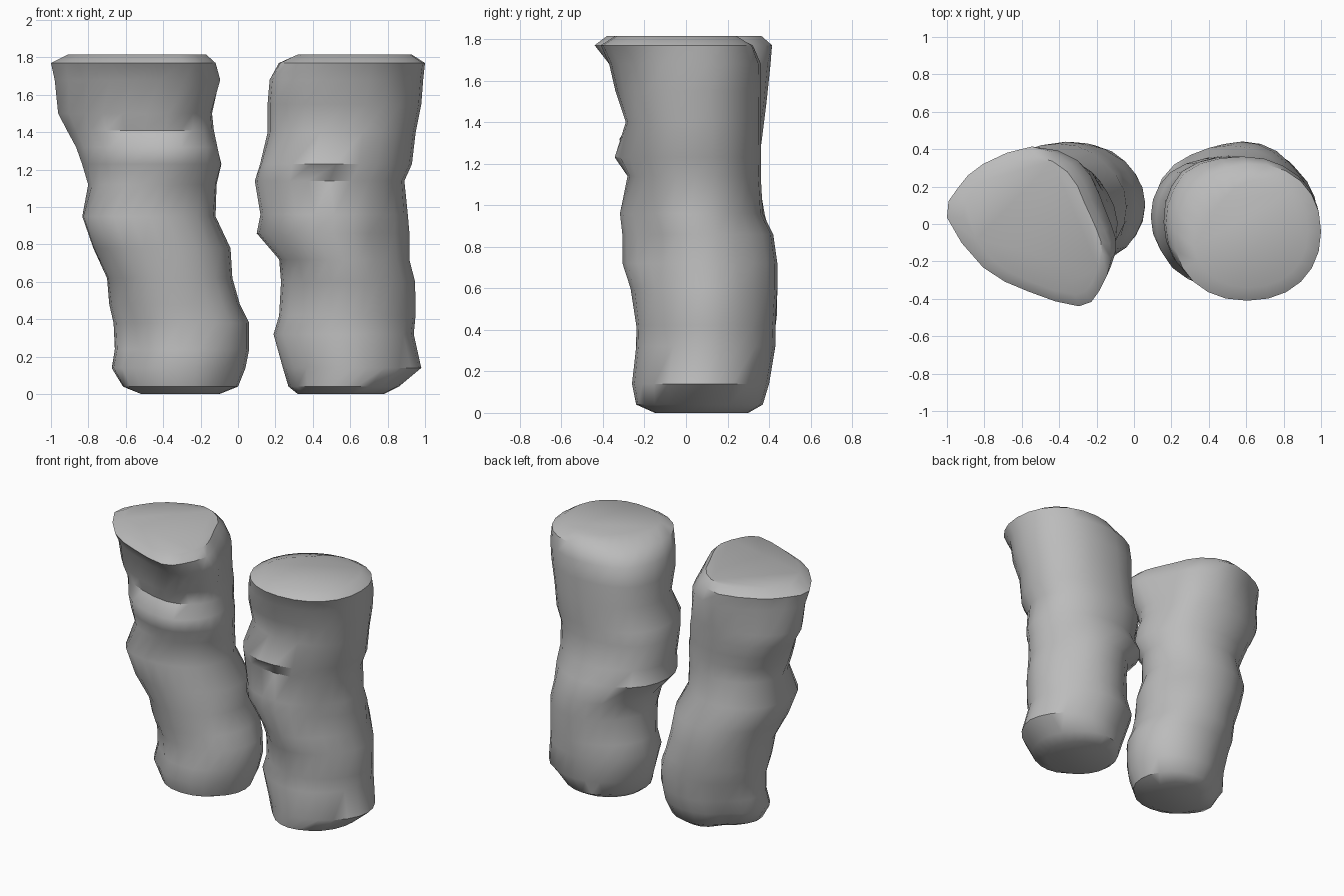
import bpy
import bmesh
import math
from mathutils import Vector, noise

cube = bpy.data.objects.get("Cube")
if cube:
    bpy.data.objects.remove(cube, do_unlink=True)

SIDES = 24

# One plain grey for the whole model
grey = bpy.data.materials.new("plain_grey")
grey.use_nodes = True
colour = (0.5, 0.5, 0.5, 1.0)
grey.diffuse_color = colour
shader = next(n for n in grey.node_tree.nodes if n.type == "BSDF_PRINCIPLED")
shader.inputs["Base Color"].default_value = colour


def fit(points):
    """Scale an outline so that it fills the square from -1 to 1."""
    low = [min(p[i] for p in points) for i in (0, 1)]
    high = [max(p[i] for p in points) for i in (0, 1)]
    return [[(2 * p[i] - low[i] - high[i]) / (high[i] - low[i]) for i in (0, 1)]
            for p in points]


def rounded_outline(power):
    """A circle made boxier or more pointed, counterclockwise from +x."""
    points = []
    for i in range(SIDES):
        angle = math.tau * i / SIDES
        c, s = math.cos(angle), math.sin(angle)
        points.append((math.copysign(abs(c) ** power, c),
                       math.copysign(abs(s) ** power, s)))
    return fit(points)


def smooth_outline(corners):
    """Double the corners of an outline along a smooth closed curve."""
    points = []
    count = len(corners)
    for i in range(count):
        a, b, c, d = (Vector(corners[(i + k) % count]) for k in (-1, 0, 1, 2))
        points += [b, (9 * (b + c) - a - d) / 16]
    return fit(points)


def bulge(u, v, z, folds):
    """Sum of the folds felt at a direction and height."""
    total = 0
    for direction, height, spread, tall, amount in folds:
        turn = math.atan2(v, u) - math.radians(direction)
        turn = math.degrees(math.remainder(turn, math.tau))
        total += amount * math.exp(-(turn / spread) ** 2
                                   - ((z - height) / tall) ** 2)
    return total


def build_leg(name, rings, base, top, blend_start, blend_end, folds):
    """Loft a lumpy leg through rings of height, x range and y range."""
    bm = bmesh.new()
    loops = []
    for row, (z, left, right, front, back) in enumerate(rings):
        t = min(1, max(0, (z - blend_start) / (blend_end - blend_start)))
        inner = 0 < row < len(rings) - 2
        loop = []
        for p, q in zip(base, top):
            u = p[0] * (1 - t) + q[0] * t
            v = p[1] * (1 - t) + q[1] * t
            x = (left + right + u * (right - left)) / 2
            y = (front + back + v * (back - front)) / 2
            # Gentle fabric lumps, then the larger folds
            lump = noise.noise(Vector((x, y, z)) * 4) * 0.03 if inner else 0
            lump *= 1 - max(abs(u), abs(v)) ** 4
            lump += bulge(u, v, z, folds)
            loop.append(bm.verts.new((x + u * lump, y + v * lump, z)))
        loops.append(loop)
    for low, high in zip(loops, loops[1:]):
        for i in range(SIDES):
            j = (i + 1) % SIDES
            bm.faces.new((low[i], low[j], high[j], high[i]))
    bm.faces.new(reversed(loops[0]))
    bm.faces.new(loops[-1])
    bmesh.ops.recalc_face_normals(bm, faces=bm.faces)
    mesh = bpy.data.meshes.new(name)
    bm.to_mesh(mesh)
    bm.free()
    mesh.materials.append(grey)
    leg = bpy.data.objects.new(name, mesh)
    bpy.context.collection.objects.link(leg)
    bpy.ops.object.select_all(action="DESELECT")
    leg.select_set(True)
    bpy.context.view_layer.objects.active = leg
    bpy.ops.object.shade_smooth_by_angle(angle=math.radians(42))


# Rings are height, smallest x, largest x, front y, back y
left_rings = [
    (0, .32, .78, -.15, .3),
    (.04, .27, .86, -.24, .37),
    (.14, .24, .98, -.26, .4),
    (.32, .19, .94, -.24, .43),
    (.42, .22, .95, -.24, .43),
    (.6, .23, .95, -.27, .44),
    (.72, .22, .92, -.31, .44),
    (.86, .1, .92, -.31, .42),
    (.96, .12, .91, -.32, .37),
    (1.14, .09, .89, -.28, .36),
    (1.23, .12, .93, -.3, .36),
    (1.4, .16, .95, -.29, .36),
    (1.55, .16, .98, -.34, .36),
    (1.68, .17, .99, -.37, .36),
    (1.77, .21, 1, -.41, .33),
    (1.815, .3, .93, -.34, .26),
]
right_rings = [
    (0, -.53, -.1, -.12, .3),
    (.04, -.63, 0, -.2, .36),
    (.14, -.69, .04, -.23, .4),
    (.24, -.67, .06, -.22, .42),
    (.38, -.67, .06, -.21, .43),
    (.48, -.69, .01, -.22, .44),
    (.62, -.7, -.03, -.23, .44),
    (.78, -.77, -.04, -.25, .43),
    (.95, -.83, -.12, -.26, .38),
    (1.12, -.8, -.11, -.25, .35),
    (1.23, -.83, -.08, -.31, .35),
    (1.32, -.86, -.1, -.32, .36),
    (1.41, -.91, -.12, -.26, .37),
    (1.5, -.96, -.13, -.29, .38),
    (1.68, -.98, -.09, -.37, .4),
    (1.77, -1, -.12, -.44, .41),
    (1.815, -.91, -.17, -.38, .36),
]

# Folds are direction, height, spread in degrees, height spread, amount
left_folds = [
    (-105, 1.23, 40, .05, .05),
    (135, 1.84, 40, .06, -.12),
    (135, 1.5, 30, .2, .02),
    (-45, .75, 30, .25, -.04),
]
right_folds = [
    (135, .05, 35, .28, -.07),
    (135, 1.32, 30, .15, .04),
    (45, 1.58, 30, .22, .07),
    (-135, .85, 30, .15, .04),
    (-135, .2, 30, .2, -.03),
]

# The right leg opens into a rounded triangle with its point at the front
slanted_corners = [
    (-.13, -.03), (-.22, .13), (-.33, .31), (-.53, .42),
    (-.8, .33), (-.94, .2), (-1, .04), (-.8, -.23),
    (-.55, -.36), (-.27, -.44), (-.16, -.36), (-.09, -.18),
]

pointed_shape = rounded_outline(1.08)
round_shape = rounded_outline(0.92)
slanted_shape = smooth_outline(slanted_corners)
build_leg("left_leg", left_rings, pointed_shape, round_shape,
          0.4, 1.2, left_folds)
build_leg("right_leg", right_rings, rounded_outline(0.98), slanted_shape,
          1, 1.75, right_folds)
